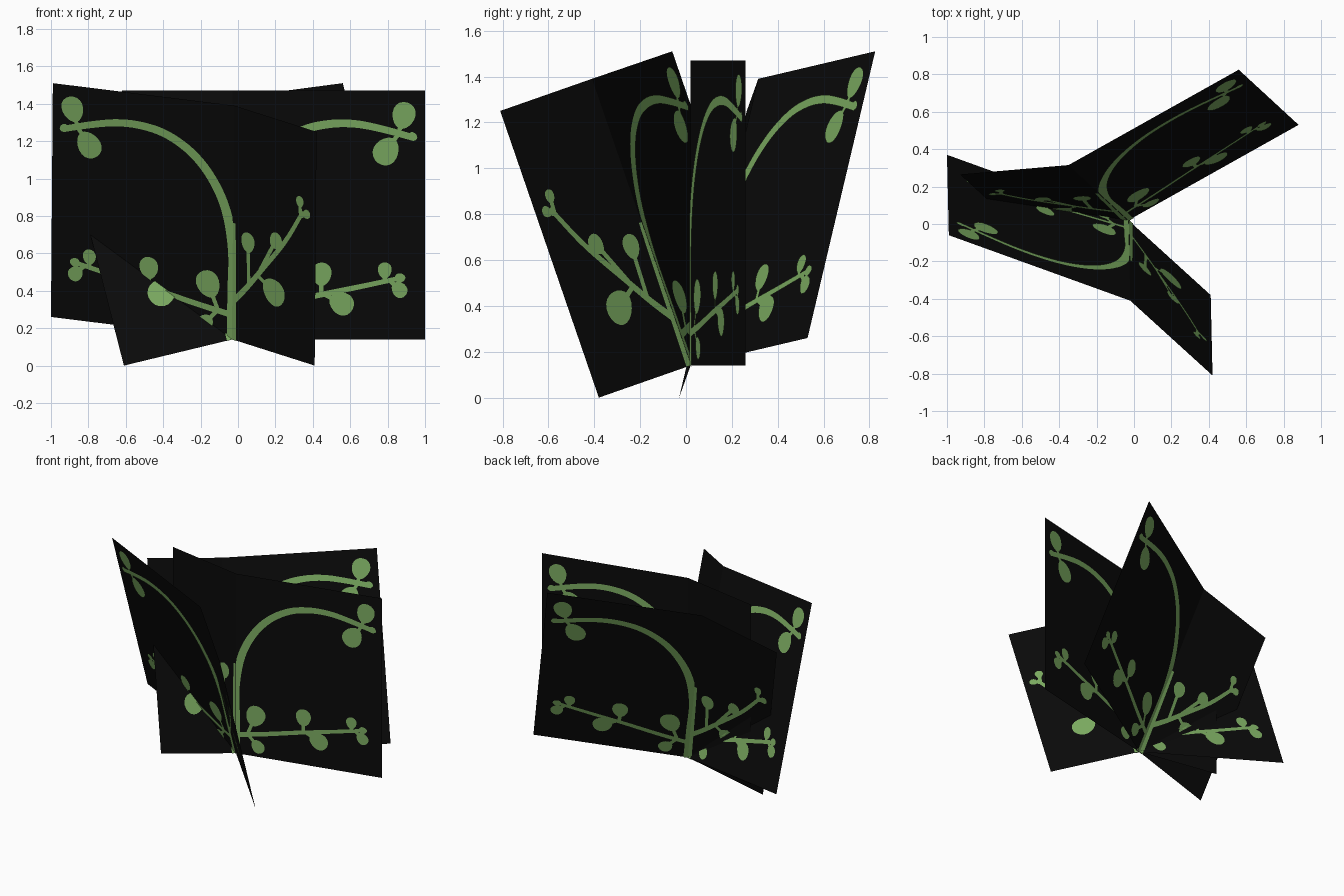
import bpy, math
from mathutils import Vector

if "Cube" in bpy.data.objects:
    bpy.data.objects.remove(bpy.data.objects["Cube"])


def material(name, rgb):
    m = bpy.data.materials.new(name)
    m.diffuse_color = (*rgb, 1)
    m.use_nodes = True
    m.node_tree.nodes["Principled BSDF"].inputs["Base Color"].default_value = m.diffuse_color
    return m


BLACK = material("black backing", (0.003, 0.003, 0.003))
GREEN = material("leaf green", (0.20, 0.41, 0.12))
BASE = Vector((-0.03, 0.02, 0.14))      # all cards meet here
H = 1.325                               # card height
WIDE, NARROW = 1.055, 0.61              # card half widths


def mesh_object(name, verts, faces, mat):
    me = bpy.data.meshes.new(name)
    me.from_pydata(verts, [], faces)
    me.materials.append(mat)
    ob = bpy.data.objects.new(name, me)
    bpy.context.collection.objects.link(ob)


def smooth_path(pts, steps=5):
    """Catmull-Rom through (u, v) points"""
    p = [Vector(a) for a in pts]
    p = [2 * p[0] - p[1]] + p + [2 * p[-1] - p[-2]]
    out = []
    for i in range(1, len(p) - 2):
        a, b, c, d = p[i - 1:i + 3]
        for k in range(steps):
            t = k / steps
            out.append(0.5 * (2 * b + (c - a) * t + (2 * a - 5 * b + 4 * c - d) * t * t
                              + (3 * b - a - 3 * c + d) * t ** 3))
    return out + [p[-2]]


def ribbon(pts, w0, w1, width):
    """Tapered stem, as quads in card distances"""
    path = smooth_path([(u * width, v * H) for u, v in pts])
    n, left, right = len(path), [], []
    for i, p in enumerate(path):
        t = (path[min(i + 1, n - 1)] - path[max(i - 1, 0)]).normalized()
        s = Vector((-t.y, t.x)) * (w0 + (w1 - w0) * i / (n - 1)) / 2
        left.append(p + s)
        right.append(p - s)
    return [[left[i], right[i], right[i + 1], left[i + 1]] for i in range(n - 1)]


def leaf(root, centre, breadth, width):
    """Teardrop leaf growing from root, wider towards its tip"""
    r = Vector((root[0] * width, root[1] * H))
    c = Vector((centre[0] * width, centre[1] * H))
    d = (c - r).normalized()
    s = Vector((-d.y, d.x))
    half = max(breadth * 0.58, 0.02)
    pts = []
    for k in range(20):
        a = 2 * math.pi * k / 20
        pts.append(c + d * half * math.cos(a)
                   + s * breadth / 2 * math.sin(a) * (1 + 0.15 * math.cos(a)))
    stalk = s * 0.012
    return [pts, [r + stalk, r - stalk, c - stalk, c + stalk]]


# wide half: arching stem plus a low side branch
def wide_art():
    w = WIDE
    f = ribbon([(0, 0), (0, .2), (0, .38), (.04, .551), (.12, .68), (.23, .777), (.367, .841),
                (.504, .866), (.64, .866), (.78, .845), (.945, .81)], .062, .035, w)
    f += ribbon([(0, .105), (.2, .135), (.43, .175), (.65, .21), (.88, .248)], .035, .025, w)
    for root, c, b in [((.86, .825), (.888, .90), .125), ((.86, .825), (.798, .757), .135),
                       ((.95, .81), (.935, .815), .045),
                       ((.08, .12), (.134, .225), .135), ((.08, .12), (.15, .058), .09),
                       ((.46, .18), (.462, .262), .108), ((.48, .18), (.565, .145), .12),
                       ((.79, .23), (.79, .277), .075), ((.82, .235), (.865, .2), .08),
                       ((.88, .248), (.87, .247), .05)]:
        f += leaf(root, c, b, w)
    return f


# narrow half: lower stem edge plus a rising branch
def narrow_art():
    w = NARROW
    f = ribbon([(0, 0), (0, .2), (0, .4), (0, .5)], .062, .04, w)
    f += ribbon([(0, .16), (.17, .24), (.355, .338), (.635, .49), (.85, .642)], .035, .025, w)
    for root, c, b in [((.2, .26), (.185, .435), .098), ((.33, .33), (.52, .48), .085),
                       ((.3, .31), (.5, .26), .145), ((.82, .62), (.81, .68), .055),
                       ((.82, .62), (.89, .635), .05)]:
        f += leaf(root, c, b, w)
    return f


def card(name, lateral, up, width, art):
    """Black card spanned by two edges, with green plates on both sides"""
    lat, up = Vector(lateral), Vector(up)
    mesh_object(name + "_card", [BASE, BASE + lat, BASE + lat + up, BASE + up],
                [(0, 1, 2, 3)], BLACK)
    n = lat.cross(up).normalized()
    verts, faces = [], []
    for side in (1, -1):
        for poly in art:
            ids = []
            for p in poly:
                u = min(max(p.x / width, 0), 1)
                v = min(max(p.y / H, 0), 1)
                ids.append(len(verts))
                verts.append(BASE + lat * u + up * v + n * 0.004 * side)
            faces.append(ids)
    mesh_object(name + "_plant", verts, faces, GREEN)


# three folded cards: wide edge, narrow edge, shared upright edge
folded = {
    "upright": ((1.03, .24, 0), (-.59, .105, 0), (0, 0, 1.33)),
    "forward": ((-.97, .35, .12), (.44, -.40, -.14), (.01, -.43, 1.25)),
    "backward": ((.91, .51, .12), (-.58, -.05, -.14), (-.32, .295, 1.25)),
}
for name, (wide, narrow, up) in folded.items():
    card(name + "_wide", wide, up, WIDE, wide_art())
    card(name + "_narrow", narrow, up, NARROW, narrow_art())
